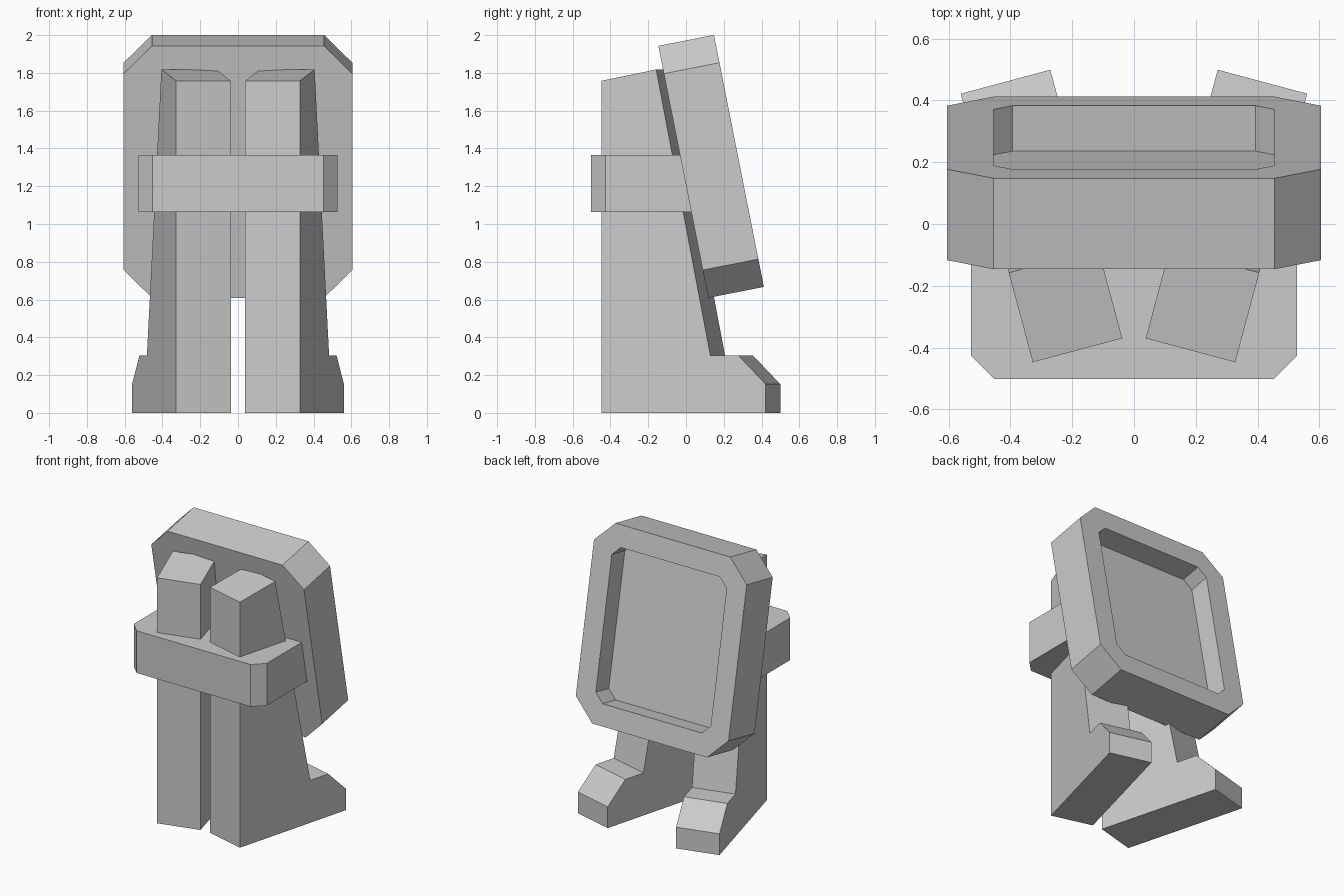
import bpy, bmesh
from math import radians, sin, cos
from mathutils import Matrix, Vector

if "Cube" in bpy.data.objects:
    bpy.data.objects.remove(bpy.data.objects["Cube"])


def prism(points, vec):
    """Closed prism: 3D outline swept along vec. Returns bmesh and end cap."""
    bm = bmesh.new()
    base = bm.faces.new([bm.verts.new(p) for p in points])
    ext = bmesh.ops.extrude_face_region(bm, geom=[base], use_keep_orig=True)["geom"]
    bmesh.ops.translate(bm, vec=vec, verts=[v for v in ext if isinstance(v, bmesh.types.BMVert)])
    cap = next(f for f in ext if isinstance(f, bmesh.types.BMFace))
    bmesh.ops.recalc_face_normals(bm, faces=bm.faces)
    return bm, cap


def finish(name, bm, matrix=None):
    if matrix:
        bm.transform(matrix)
    mesh = bpy.data.meshes.new(name)
    bm.to_mesh(mesh)
    bm.free()
    obj = bpy.data.objects.new(name, mesh)
    bpy.context.collection.objects.link(obj)
    return obj


# Splayed legs with feet: side profile swept sideways, turned out, mirrored
profile = [(0, 0), (0.9, 0), (0.9, 0.152), (0.75, 0.304), (0.597, 0.304), (0.3, 1.818), (0, 1.758)]
bm, _ = prism([(0, y, z) for y, z in profile], (0.3, 0, 0))
legs = finish("legs", bm, Matrix.Translation((0.038, -0.37, 0)) @ Matrix.Rotation(radians(-15), 4, "Z"))
mirror = legs.modifiers.new("mirror", "MIRROR")
mirror.use_mirror_merge = False

# Tilted backrest panel with chamfered corners
W, H, T, C = 0.605, 0.68, 0.3, 0.15
outline = [(W, H - C), (W - C, H), (C - W, H), (-W, H - C),
           (-W, C - H), (C - W, -H), (W - C, -H), (W, C - H)]
bm, back = prism([(x, -T / 2, z) for x, z in outline], (0, T, 0))
# Recess in the rear face
bmesh.ops.inset_region(bm, faces=[back], thickness=0.15, use_even_offset=True)
floor = bmesh.ops.extrude_face_region(bm, geom=[back])["geom"]
bmesh.ops.translate(bm, vec=(0, -0.15, 0), verts=[v for v in floor if isinstance(v, bmesh.types.BMVert)])
if back.is_valid:
    bmesh.ops.delete(bm, geom=[back], context="FACES_ONLY")
bmesh.ops.recalc_face_normals(bm, faces=bm.faces)
finish("panel", bm, Matrix.Translation((0, 0.133, 1.305)) @ Matrix.Rotation(radians(11.2), 4, "X"))

# Horizontal band around the legs, running into the panel
band = [(-0.527, 0.04), (-0.527, -0.427), (-0.452, -0.502),
        (0.452, -0.502), (0.527, -0.427), (0.527, 0.04)]
bm, _ = prism([(x, y, 1.064) for x, y in band], (0, 0, 0.302))
finish("band", bm)
